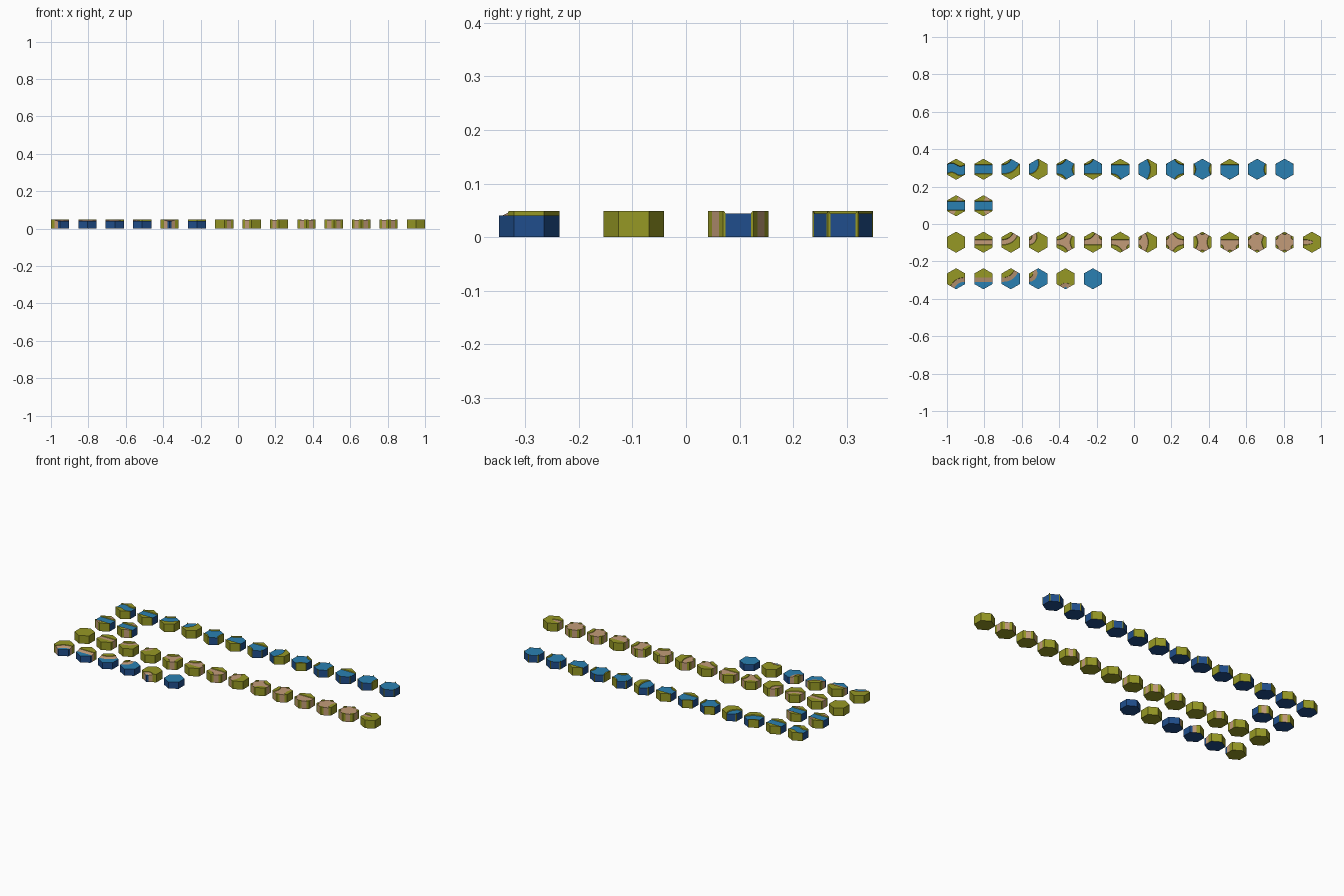
import bpy, bmesh, math
from mathutils import Vector

if "Cube" in bpy.data.objects:
    bpy.data.objects.remove(bpy.data.objects["Cube"])

S = 2 / 20.5                 # one tile width in scene units
HALF = 0.5 / math.sqrt(3)    # half a hexagon edge
TOP, RIVER, ROAD, SEA = 0.495, 0.45, 0.47, 0.41
E, NE, NW, W, SW, SE = range(6)


def material(name, rgb):
    m = bpy.data.materials.new(name)
    m.diffuse_color = (*rgb, 1)
    m.use_nodes = True
    m.node_tree.nodes["Principled BSDF"].inputs["Base Color"].default_value = m.diffuse_color
    return m


MATS = [material("grass", (0.305, 0.314, 0.018)),
        material("sand", (0.54, 0.33, 0.19)),
        material("water", (0.023, 0.216, 0.445)),
        material("deep_water", (0.014, 0.076, 0.262))]
GRASS, SAND, WATER, DEEP = range(4)


def normal(e):
    a = math.radians(60 * e)
    return Vector((math.cos(a), math.sin(a)))


def edge_point(e, u):
    n = normal(e)
    return n * 0.5 + Vector((-n.y, n.x)) * u


def corner(k):
    return edge_point(k, HALF)


def curve(a, b, w, wave=0, steps=10):
    """Shoreline from the left end of opening a to the right end of opening b."""
    p, q = edge_point(a, w), edge_point(b, -w)
    h = (p - q).length * 0.42
    if a % 6 == b % 6:       # dead end loops back to the same edge
        h = 0.75
    c, d = p - normal(a) * h, q - normal(b) * h
    pts = []
    for i in range(steps + 1):
        t = i / steps
        v = p * (1 - t)**3 + c * (3 * t * (1 - t)**2) + d * (3 * t * t * (1 - t)) + q * t**3
        v.y -= wave * math.sin(2 * math.pi * v.x)
        pts.append(v)
    return pts


class Tile:
    def __init__(self, name, col, row):
        self.bm = bmesh.new()
        self.name = name
        self.loc = Vector(((col - 6.5) * 1.5 * S, (1.5 - row) * 2 * S, 0))

    def face(self, pts, mat):
        f = self.bm.faces.new([self.bm.verts.new(Vector(p) * S) for p in pts])
        f.material_index = mat

    def flat(self, pts, z, mat, down=False):
        pts = [(p.x, p.y, z) for p in pts]
        self.face(pts[::-1] if down else pts, mat)

    def wall(self, lo, hi, z0, z1, mat):
        """Ribbon between two matching outlines."""
        for i in range(len(lo) - 1):
            a, b, c, d = lo[i], lo[i + 1], hi[i + 1], hi[i]
            self.face([(a.x, a.y, z0), (b.x, b.y, z0), (c.x, c.y, z1), (d.x, d.y, z1)], mat)

    def base(self, mat):
        self.flat([corner(k) for k in range(6)], 0, mat, True)

    def grass(self, a, b, w, slope, z, wave=0):
        """Grass block between openings a and b, with a bank down to height z."""
        mid = [corner(k) for k in range(a, b)]
        low, high = curve(a, b, w, wave), curve(a, b, w + slope, wave)
        rim0 = [low[0]] + mid + [low[-1]]
        rim1 = [high[0]] + mid + [high[-1]]
        self.wall(rim0, rim0, 0, z, GRASS)
        self.wall(rim0, rim1, z, TOP, GRASS)
        self.wall(low[::-1], high[::-1], z, TOP, GRASS)
        self.flat(rim1 + high[-2:0:-1], TOP, GRASS)

    def finish(self):
        bmesh.ops.remove_doubles(self.bm, verts=self.bm.verts, dist=1e-6)
        me = bpy.data.meshes.new(self.name)
        self.bm.to_mesh(me)
        self.bm.free()
        for m in MATS:
            me.materials.append(m)
        ob = bpy.data.objects.new(self.name, me)
        ob.location = self.loc
        bpy.context.collection.objects.link(ob)


def channel_tile(name, col, row, exits, river, wave=0):
    """Tile with a sunken river or road leaving through the given edges."""
    t = Tile(name, col, row)
    w, slope, z = (0.24, 0.03, RIVER) if river else (0.13, 0.025, ROAD)
    top, side = (WATER, DEEP) if river else (SAND, SAND)
    outline = []
    for i, a in enumerate(exits):
        b = exits[i + 1] if i + 1 < len(exits) else exits[0] + 6
        t.grass(a, b, w, slope, z, wave)
        opening = [edge_point(a, -w), edge_point(a, w)]
        t.wall(opening, opening, 0, z, side)
        outline += curve(a, b, w, wave)
    t.flat(outline, z, top)
    t.base(DEEP if river else GRASS)
    return t


def coast_tile(name, col, a, b, bottom):
    """Grass from edge a round to edge b, then a sloping beach, then sea."""
    t = Tile(name, col, 3)
    wg, ww = 0.06, -0.17
    t.grass(a, b, wg, 0.01, TOP - 0.03)
    low, high = curve(a, b, ww), curve(a, b, wg)
    t.wall(low[::-1], high[::-1], SEA, TOP - 0.03, SAND)
    for lo, hi, flip in ((low[0], high[0], False), (low[-1], high[-1], True)):
        pts = [(lo.x, lo.y, 0), (hi.x, hi.y, 0), (hi.x, hi.y, TOP - 0.03), (lo.x, lo.y, SEA)]
        t.face(pts[::-1] if flip else pts, SAND)
    rim = [low[-1]] + [corner(k) for k in range(b, a + 6)] + [low[0]]
    t.wall(rim, rim, 0, SEA, DEEP)
    t.flat(rim + low[1:-1], SEA, WATER)
    t.base(bottom)
    t.finish()


def plain_tile(name, col, row, z, top, side):
    t = Tile(name, col, row)
    ring = [corner(k) for k in range(7)]
    t.wall(ring, ring, 0, z, side)
    t.flat(ring[:6], z, top)
    t.base(side)
    t.finish()


# Layouts shared by rivers and roads
LAYOUTS = [[E, W], [NE, W], [NW, W], [NE, W, SE], [E, NE, W], [E, W, SE],
           [NW, W, SW], [E, NW, W, SW], [NE, NW, SW, SE], [E, W, SW, SE],
           [NE, NW, W, SW, SE], [E, NE, NW, W, SW, SE]]
LABELS = ["straight", "bend", "sharp_bend", "fork", "branch_left", "branch_right",
          "trident", "four_way", "cross", "four_way_fan", "five_way", "six_way"]

# Row 0: rivers
channel_tile("river_curvy", 0, 0, [E, W], True, 0.09).finish()
for i, (label, ex) in enumerate(zip(LABELS, LAYOUTS)):
    channel_tile("river_" + label, i + 1, 0, ex, True).finish()

# Row 1: rivers crossed by a road
for col, ends in enumerate(([NE, SW], [NE, SE])):
    t = channel_tile("river_crossing_%d" % (col + 1), col, 1, [E, W], True)
    for e in ends:
        sgn = 1 if e == NE else -1
        n = normal(e)
        p, q = edge_point(e, -0.13) + n * 0.004, edge_point(e, 0.13) + n * 0.004
        ins = [v - n * ((v.y * sgn - 0.27) / 0.866) for v in (q, p)]
        ring = [p, q] + ins
        t.wall([p, q], [p, q], 0, TOP + 0.008, SAND)
        t.wall([q] + ins + [p], [q] + ins + [p], TOP, TOP + 0.008, SAND)
        t.flat(ring, TOP + 0.008, SAND)
    t.finish()

# Row 2: grass and roads
plain_tile("grass_tile", 0, 2, TOP, GRASS, GRASS)
for i, (label, ex) in enumerate(zip(LABELS, LAYOUTS)):
    channel_tile("road_" + label, i + 1, 2, ex, False).finish()
channel_tile("road_end", 13, 2, [W], False).finish()

# Row 3: coasts and open water
for col, (a, b, bottom) in enumerate([(E, SW, GRASS), (E, W, DEEP), (NE, W, DEEP),
                                      (NW, W, DEEP), (SE, SW + 6, GRASS)]):
    # the last coast wraps past the first edge, so its sea is one corner
    coast_tile("coast_%d" % (col + 1), col, a, b, bottom)
plain_tile("water_tile", 5, 3, SEA, WATER, DEEP)
